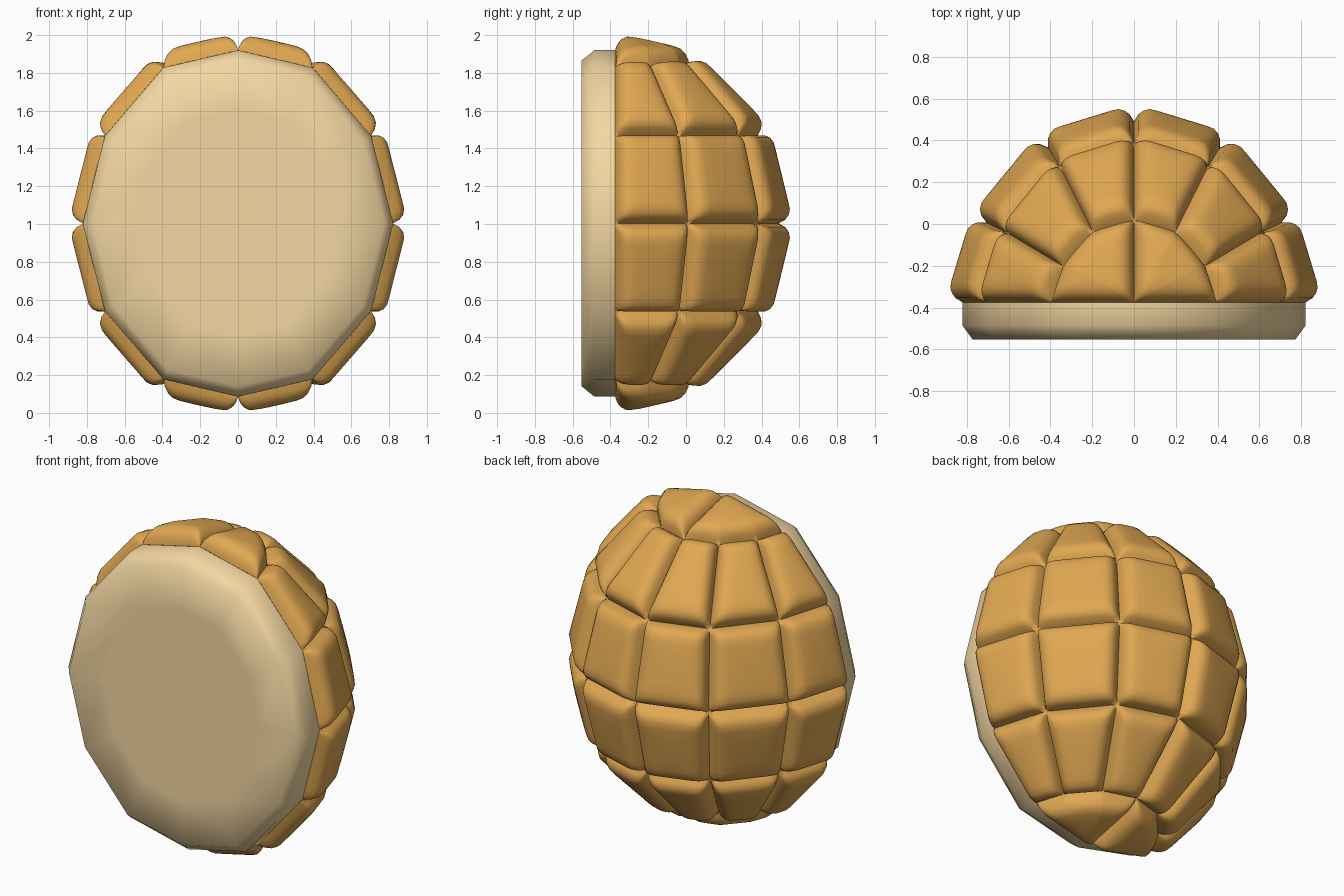
import bpy, bmesh
from mathutils import Vector

if "Cube" in bpy.data.objects:
    bpy.data.objects.remove(bpy.data.objects["Cube"])

BACK = -0.375   # plane where the shell meets the belly plate
H, R, CROWN = 0.09, 0.075, 0.014  # puff height, edge roll width, extra doming

def material(name, col):
    m = bpy.data.materials.new(name)
    m.diffuse_color = (*col, 1)
    m.use_nodes = True
    m.node_tree.nodes["Principled BSDF"].inputs["Base Color"].default_value = m.diffuse_color
    return m

def finish(bm, name, mat, angle):
    me = bpy.data.meshes.new(name)
    bmesh.ops.recalc_face_normals(bm, faces=bm.faces)
    bm.to_mesh(me)
    bm.free()
    ob = bpy.data.objects.new(name, me)
    bpy.context.collection.objects.link(ob)
    me.materials.append(mat)
    bpy.ops.object.select_all(action='DESELECT')
    ob.select_set(True)
    bpy.context.view_layer.objects.active = ob
    bpy.ops.object.shade_smooth_by_angle(angle=angle)
    return ob

# Half-ellipsoid cage: rings from top to bottom, columns across the back
CZ = 1.003
rings = [(0.825, 0.395, 0.395), (0.463, 0.705, 0.755), (0.0, 0.822, 0.867),
         (-0.463, 0.705, 0.755), (-0.825, 0.395, 0.395)]
cols = [(1, 0), (0.86, 0.44), (0.5, 0.855), (0, 1), (-0.5, 0.855), (-0.86, 0.44), (-1, 0)]
cage = [[Vector((x * rx, BACK + y * ry, CZ + z)) for x, y in cols] for z, rx, ry in rings]
poles = [Vector((0, BACK, CZ + s * 0.917)) for s in (1, -1)]

half = [0, 0.02, 0.06, 0.12, 0.2, 0.33, 0.5]
steps = half + [1 - t for t in reversed(half[:-1])]
cap_steps = [(k + t) / 3 for k in range(3) for t in steps[:-1]] + [1]

def roll(d):
    t = min(d / R, 1)
    return (1 - (1 - t) ** 2.5) ** (1 / 2.5)

def puff(bm, outline, surface, us=steps):
    """Cushion panel: raise a sampled surface, rolling down to its outline."""
    edges = list(zip(outline, outline[1:] + outline[:1]))
    n = Vector()
    for a, b in edges:
        n += a.cross(b)
    n.normalize()
    mid = sum(outline, Vector()) / len(outline)
    if n.dot(mid - Vector((0, BACK - 0.1, CZ))) < 0:
        n = -n
    grid = []
    for u in us:
        row = []
        for v in steps:
            p = surface(u, v)
            h, near = 1, 1
            for a, b in edges:
                e = (b - a).normalized()
                d = (p - a - e * (p - a).dot(e)).length
                h *= roll(d)
                near = min(near, d / 0.2)
            h *= H + CROWN * (1 - (1 - near) ** 2)
            row.append(bm.verts.new(p + n * h))
        grid.append(row)
    for i in range(len(us) - 1):
        for j in range(len(steps) - 1):
            bm.faces.new((grid[i][j], grid[i + 1][j], grid[i + 1][j + 1], grid[i][j + 1]))

bm = bmesh.new()
# Four rows of six cushions
for r in range(4):
    for c in range(6):
        a, b = cage[r][c], cage[r][c + 1]
        d, e = cage[r + 1][c], cage[r + 1][c + 1]
        puff(bm, [a, b, e, d],
             lambda u, v: a.lerp(b, u).lerp(d.lerp(e, u), v))
# Two cushions at each end
for pole, ring in zip(poles, (cage[0], cage[-1])):
    for s in (0, 3):
        rim = ring[s:s + 4]
        def fan(u, v):
            k = min(int(u * 3 + 1e-6), 2)
            return pole.lerp(rim[k].lerp(rim[k + 1], u * 3 - k), v)
        puff(bm, [pole] + rim, fan, cap_steps)
bmesh.ops.remove_doubles(bm, verts=bm.verts, dist=0.0005)
finish(bm, "shell_cushions", material("shell", (0.75, 0.39, 0.085)), 1.75)

# Twelve-sided flat front plate with a chamfered front rim
outer = [poles[0]] + [row[0] for row in cage] + [poles[1]] + [row[-1] for row in reversed(cage)]
bm = bmesh.new()
loops = []
for y, k in ((BACK, 1), (-0.485, 1), (-0.553, 0.94), (-0.553, 0.65)):
    loops.append([bm.verts.new((p.x * k, y, CZ + (p.z - CZ) * k)) for p in outer])
for la, lb in zip(loops, loops[1:]):
    for i in range(12):
        j = (i + 1) % 12
        bm.faces.new((la[i], la[j], lb[j], lb[i]))
bm.faces.new(loops[0])
bm.faces.new(loops[-1])
finish(bm, "front_plate", material("plate", (0.9, 0.68, 0.36)), 1.0)
